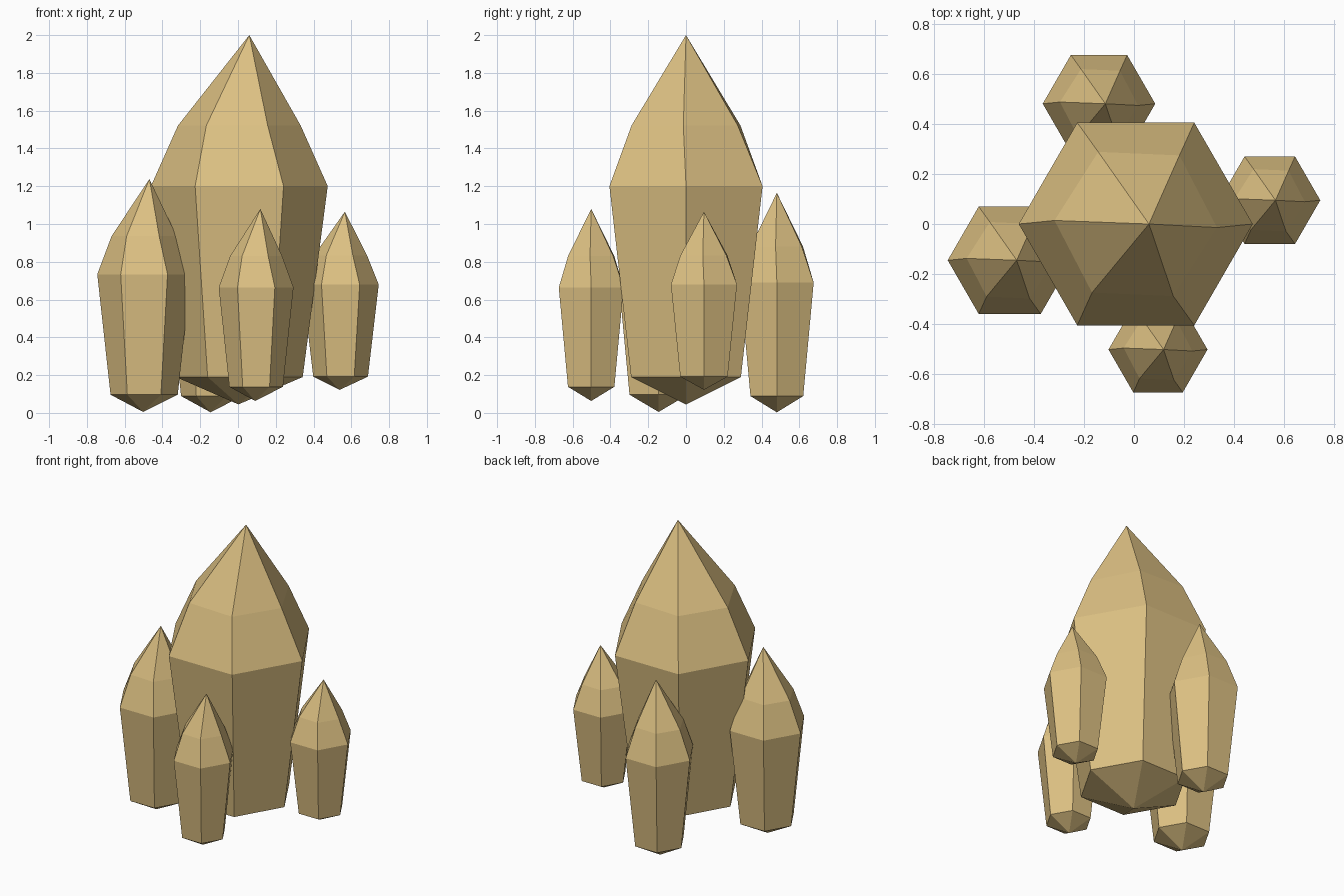
import bpy, bmesh, math

if "Cube" in bpy.data.objects:
    bpy.data.objects.remove(bpy.data.objects["Cube"])

mat = bpy.data.materials.new("sandy gold crystal")
mat.diffuse_color = (0.72, 0.53, 0.225, 1)
mat.use_nodes = True
mat.node_tree.nodes["Principled BSDF"].inputs["Base Color"].default_value = mat.diffuse_color

# Rings shared by all crystals: (height fraction, radius fraction, twist in degrees)
RINGS = [(0.074, 0.717, 0), (0.591, 1.0, 0), (0.755, 0.695, -2.5)]


def crystal(name, x, y, r, z0, z1):
    """Six-sided crystal with a blunt lower point and a tall, slightly offset tip."""
    h = z1 - z0
    bm = bmesh.new()
    rings = []
    for hf, rf, twist in RINGS:
        angles = [math.radians(60 * i + twist) for i in range(6)]
        rings.append([bm.verts.new((x + r * rf * math.cos(a),
                                    y + r * rf * math.sin(a), z0 + h * hf))
                      for a in angles])
    base = bm.verts.new((x - 0.005, y, z0))
    tip = bm.verts.new((x + 0.113 * r, y, z1))
    for i in range(6):
        j = (i + 1) % 6
        bm.faces.new((base, rings[0][j], rings[0][i]))
        for lo, hi in zip(rings, rings[1:]):
            bm.faces.new((lo[i], lo[j], hi[j], hi[i]))
        bm.faces.new((rings[-1][i], rings[-1][j], tip))
    bmesh.ops.recalc_face_normals(bm, faces=bm.faces)
    me = bpy.data.meshes.new(name)
    bm.to_mesh(me)
    bm.free()
    me.materials.append(mat)
    bpy.context.collection.objects.link(bpy.data.objects.new(name, me))


# Large central crystal and the four around it
crystal("main_crystal", 0.007, 0.0, 0.468, 0.045, 2.0)
crystal("left_crystal", -0.497, -0.145, 0.248, 0.005, 1.238)
crystal("back_crystal", -0.14, 0.481, 0.225, 0.003, 1.165)
crystal("right_crystal", 0.543, 0.095, 0.202, 0.122, 1.065)
crystal("front_crystal", 0.096, -0.502, 0.198, 0.063, 1.08)
